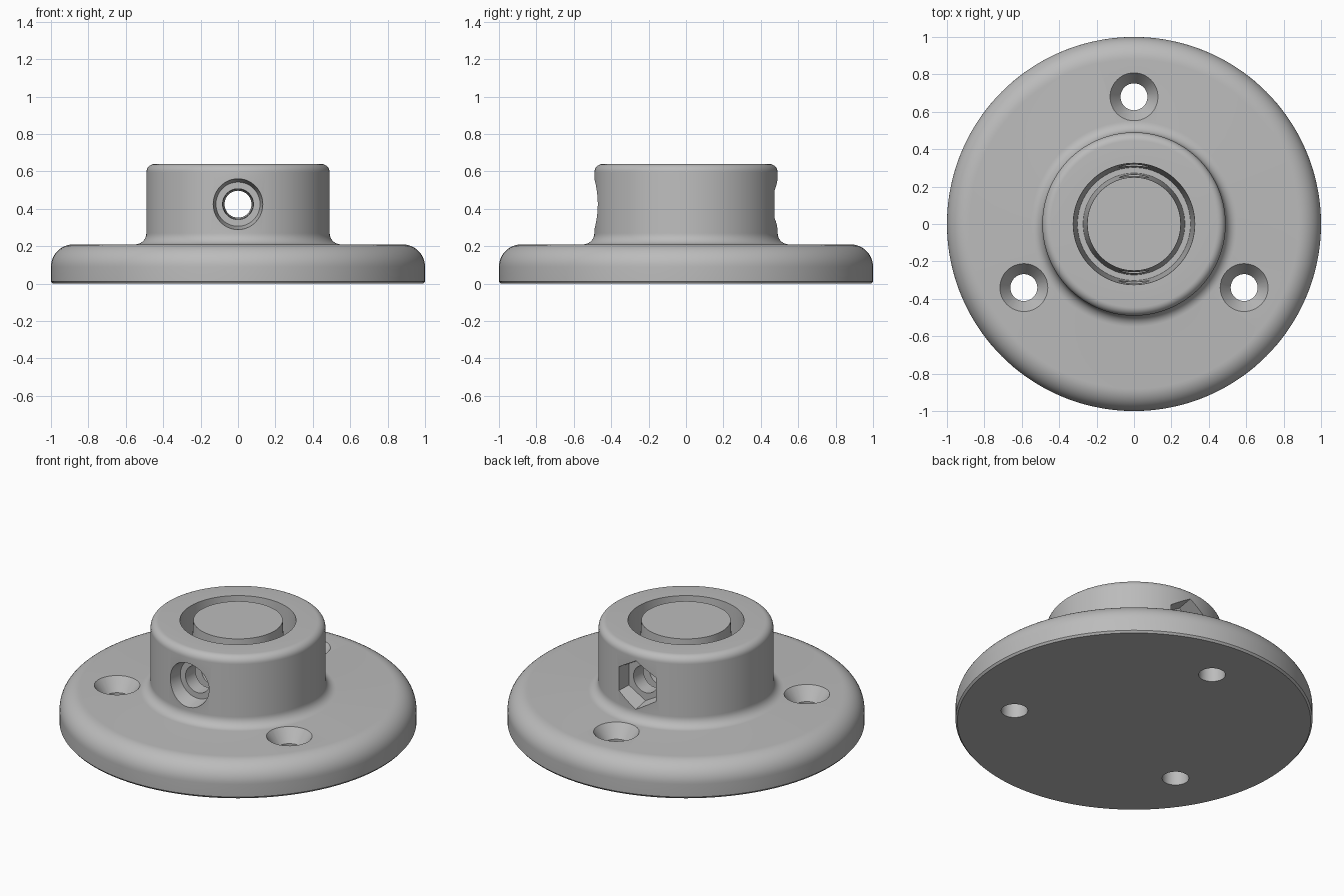
import bpy, bmesh, math
from mathutils import Matrix

if "Cube" in bpy.data.objects:
    bpy.data.objects.remove(bpy.data.objects["Cube"])

grey = bpy.data.materials.new("light_grey")
grey.diffuse_color = (0.5, 0.5, 0.5, 1)
grey.use_nodes = True
grey.node_tree.nodes["Principled BSDF"].inputs["Base Color"].default_value = grey.diffuse_color


def arc(cx, cz, r, a0, a1, n=8):
    """Points on an arc, angles in degrees."""
    return [(cx + r * math.cos(math.radians(a0 + (a1 - a0) * i / n)),
             cz + r * math.sin(math.radians(a0 + (a1 - a0) * i / n))) for i in range(n + 1)]


def lathe(name, profile, sides, matrix=Matrix(), start=0.0):
    """Closed solid of revolution with flat caps on both ends."""
    bm = bmesh.new()
    rings = []
    for r, z in profile:
        angles = [start + 2 * math.pi * i / sides for i in range(sides)]
        rings.append([bm.verts.new((r * math.cos(a), r * math.sin(a), z)) for a in angles])
    for a, b in zip(rings, rings[1:]):
        for i in range(sides):
            j = (i + 1) % sides
            bm.faces.new((a[i], a[j], b[j], b[i]))
    bm.faces.new(rings[0][::-1])
    bm.faces.new(rings[-1])
    bmesh.ops.recalc_face_normals(bm, faces=bm.faces)
    bm.transform(matrix)
    mesh = bpy.data.meshes.new(name)
    bm.to_mesh(mesh)
    bm.free()
    mesh.materials.append(grey)
    obj = bpy.data.objects.new(name, mesh)
    bpy.context.collection.objects.link(obj)
    return obj


# Flange with raised hub, drafted ring socket and centre post
profile = [(0.99, 0), (1.0, 0.012)]
profile += arc(0.88, 0.09, 0.12, 0, 90, 12)       # rounded flange rim
profile += arc(0.55, 0.27, 0.06, 270, 180)        # fillet into hub
profile += arc(0.445, 0.595, 0.045, 0, 90)        # rounded hub top
profile += [(0.325, 0.64), (0.302, 0.21), (0.272, 0.21), (0.25, 0.64)]
flange = lathe("flange_with_hub", profile, 144)

cutters = []

# Countersunk mounting holes
for k in range(3):
    a = math.radians(90 + 120 * k)
    place = Matrix.Translation((0.68 * math.cos(a), 0.68 * math.sin(a), 0))
    cutters.append(lathe("mounting_hole_cutter",
                         [(0.076, -0.05), (0.072, 0.13), (0.128, 0.21), (0.135, 0.22), (0.135, 0.4)],
                         48, place))

# Cross bolt: local z runs along world y, local x stays x
along_y = Matrix.Translation((0, 0, 0.425)) @ Matrix.Rotation(math.radians(-90), 4, 'X')
cutters.append(lathe("bolt_hole_cutter",
                     [(0.084, -0.45), (0.072, 0), (0.084, 0.45)], 48, along_y))
cutters.append(lathe("bolt_head_recess_cutter",
                     [(0.14, -0.6), (0.136, -0.49), (0.118, -0.395)], 48, along_y))
cutters.append(lathe("hex_nut_recess_cutter",
                     [(0.132, 0.395), (0.15, 0.49), (0.156, 0.6)], 6, along_y, math.pi / 6))

bpy.context.view_layer.objects.active = flange
for cutter in cutters:
    cutter.hide_render = True
    mod = flange.modifiers.new("cut", 'BOOLEAN')
    mod.operation = 'DIFFERENCE'
    mod.solver = 'EXACT'
    mod.object = cutter
    bpy.ops.object.modifier_apply(modifier=mod.name)
for cutter in cutters:
    bpy.data.objects.remove(cutter)

# Smooth curves with crisp edges
flange.select_set(True)
bpy.ops.object.shade_smooth_by_angle(angle=math.radians(25))
